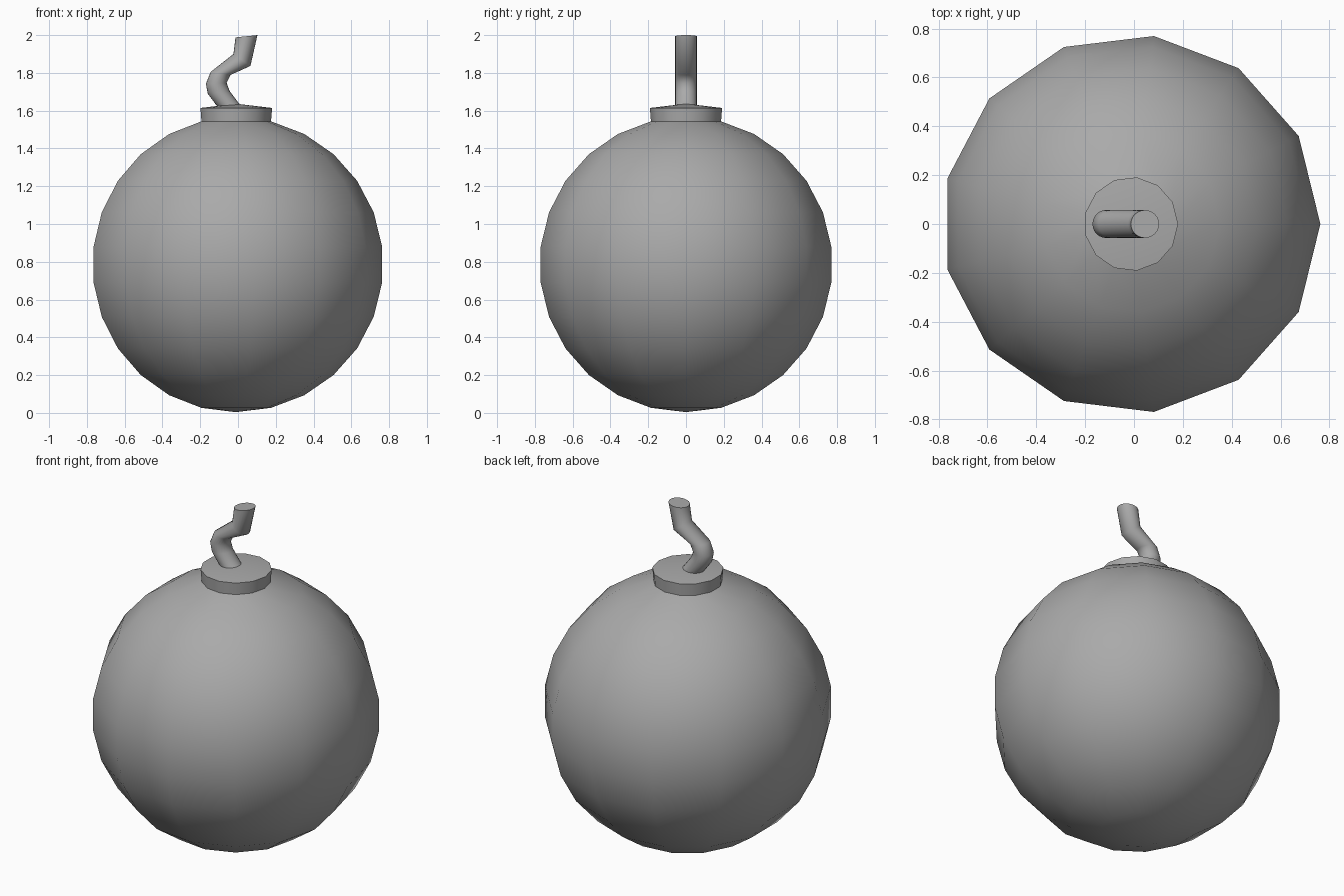
import bpy, bmesh, math
from mathutils import Vector

cube = bpy.data.objects.get("Cube")
if cube:
    bpy.data.objects.remove(cube, do_unlink=True)

SIDES = 13
RADIUS = 0.781
CENTRE = Vector((-0.012, 0, 0.785))
GREY = (0.4, 0.4, 0.4, 1)

grey = bpy.data.materials.new("iron grey")
grey.use_nodes = True
grey.diffuse_color = GREY
grey.node_tree.nodes["Principled BSDF"].inputs["Base Color"].default_value = GREY


def finish(bm, name, angle):
    bmesh.ops.recalc_face_normals(bm, faces=bm.faces)
    mesh = bpy.data.meshes.new(name)
    bm.to_mesh(mesh)
    bm.free()
    mesh.materials.append(grey)
    obj = bpy.data.objects.new(name, mesh)
    bpy.context.collection.objects.link(obj)
    bpy.ops.object.select_all(action="DESELECT")
    obj.select_set(True)
    bpy.context.view_layer.objects.active = obj
    bpy.ops.object.shade_smooth_by_angle(angle=math.radians(angle))
    return obj


# Round body, with its top fan extruded into a slightly flared collar
bm = bmesh.new()
bmesh.ops.create_uvsphere(bm, u_segments=SIDES, v_segments=SIDES, radius=RADIUS)
# Turn so that one corner points to +x
start = min((math.atan2(v.co.y, v.co.x) % math.tau for v in bm.verts
             if v.co.xy.length > 0.1))
for v in bm.verts:
    x, y = v.co.xy
    c, s = math.cos(-start), math.sin(-start)
    v.co.xy = (x * c - y * s, x * s + y * c)
    v.co += CENTRE
pole = max(bm.verts, key=lambda v: v.co.z)
ext = bmesh.ops.extrude_face_region(bm, geom=list(pole.link_faces))
bmesh.ops.delete(bm, geom=[f for f in bm.faces if pole in f.verts], context="FACES")
for v in ext["geom"]:
    if isinstance(v, bmesh.types.BMVert):
        v.co.x = CENTRE.x + (v.co.x - CENTRE.x) * 1.03
        v.co.y *= 1.03
        v.co.z += 0.071
finish(bm, "body_with_collar", 35)

# Bent fuse: left and right edge of each ring in the x-z plane
FUSE = [(-0.08, 1.59, 0.04, 1.60), (-0.12, 1.636, 0.003, 1.641),
        (-0.16, 1.69, -0.045, 1.705), (-0.17, 1.742, -0.06, 1.747),
        (-0.145, 1.805, -0.04, 1.789), (-0.024, 1.90, 0.066, 1.837),
        (-0.013, 1.988, 0.103, 2.0)]
N = 24
bm = bmesh.new()
rings = []
for lx, lz, rx, rz in FUSE:
    left, right = Vector((lx, 0, lz)), Vector((rx, 0, rz))
    mid, half = (left + right) / 2, (right - left) / 2
    rings.append([bm.verts.new(mid + half * math.cos(a) + Vector((0, 0.057 * math.sin(a), 0)))
                  for a in (i * math.tau / N for i in range(N))])
for low, high in zip(rings, rings[1:]):
    for i in range(N):
        j = (i + 1) % N
        bm.faces.new((low[i], low[j], high[j], high[i]))
bm.faces.new(rings[-1])
bm.faces.new(rings[0])
finish(bm, "fuse", 60)
